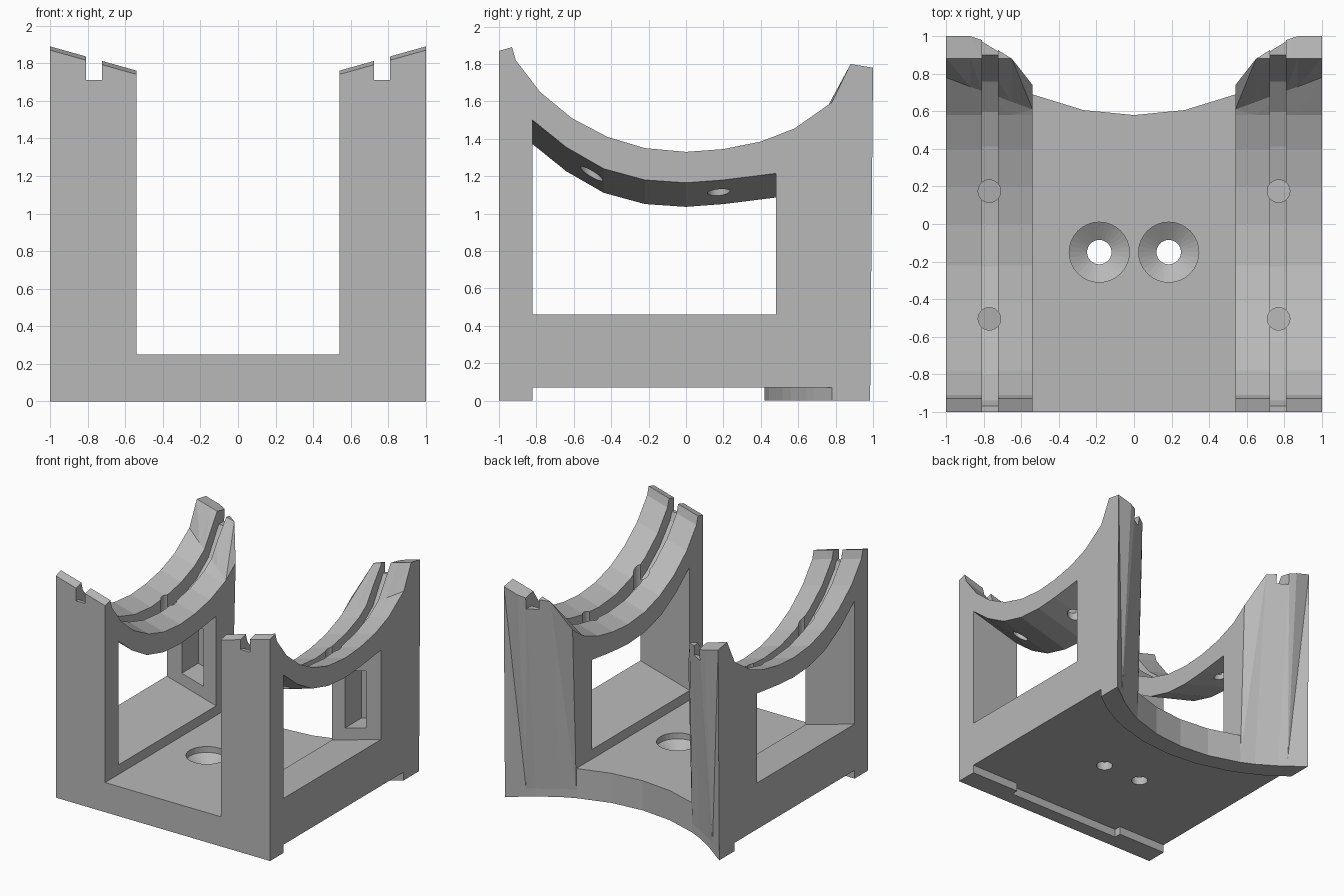
import bpy, bmesh, math
from mathutils import Vector

if "Cube" in bpy.data.objects:
    bpy.data.objects.remove(bpy.data.objects["Cube"], do_unlink=True)

INNER, OUTER = 0.54, 1.0      # side wall extent in x
RECESS, FLOOR = 0.07, 0.25    # underside recess and floor heights
TILT = 0.28                   # cradle slope across each wall

grey = bpy.data.materials.new("light_grey")
grey.use_nodes = True
grey.diffuse_color = (0.48, 0.48, 0.48, 1)
grey.node_tree.nodes["Principled BSDF"].inputs["Base Color"].default_value = grey.diffuse_color


def loft(name, loops):
    """Join loops of equal length into a closed solid with end caps."""
    bm = bmesh.new()
    rings = [[bm.verts.new(p) for p in loop] for loop in loops]
    count = len(rings[0])
    for a, b in zip(rings, rings[1:]):
        for i in range(count):
            j = (i + 1) % count
            bm.faces.new((a[i], a[j], b[j], b[i]))
    bm.faces.new(rings[0][::-1])
    bm.faces.new(rings[-1])
    bmesh.ops.remove_doubles(bm, verts=bm.verts[:], dist=0.0005)
    bmesh.ops.connect_verts_nonplanar(bm, angle_limit=0.01, faces=bm.faces[:])
    bmesh.ops.recalc_face_normals(bm, faces=bm.faces[:])
    mesh = bpy.data.meshes.new(name)
    bm.to_mesh(mesh)
    bm.free()
    mesh.materials.append(grey)
    obj = bpy.data.objects.new(name, mesh)
    bpy.context.collection.objects.link(obj)
    return obj


def slab(name, outline, z0, z1):
    return loft(name, [[(x, y, z) for x, y in outline] for z in (z0, z1)])


def lathe(name, x, y, profile, sides=32):
    turn = [math.tau * i / sides for i in range(sides)]
    return loft(name, [[(x + r * math.cos(a), y + r * math.sin(a), z) for a in turn]
                       for r, z in profile])


def side_loft(name, profile, xs, tilt):
    """Extrude a (y, z) profile across x, sloping with the cradle."""
    return loft(name, [[(x, y, z + tilt * (x - OUTER)) for y, z in profile] for x in xs])


def apply_modifier(obj, mod):
    bpy.context.view_layer.objects.active = obj
    bpy.ops.object.modifier_apply(modifier=mod.name)


def cut(obj, cutter):
    cutter.hide_render = True
    mod = obj.modifiers.new("cut", 'BOOLEAN')
    mod.operation = 'DIFFERENCE'
    mod.solver = 'EXACT'
    mod.object = cutter
    apply_modifier(obj, mod)
    bpy.data.objects.remove(cutter, do_unlink=True)


def back_y(x):
    """Concave back edge of the base."""
    return 0.58 + 1.38 - math.sqrt(1.38 ** 2 - x * x)


# Side wall: cradle profile at each station, flaring into a rear horn
front_rim = [(-1, 1.87), (-0.93, 1.89), (-0.91, 1.82)]
arc = [(-0.78, 1.65), (-0.61, 1.51), (-0.42, 1.41), (-0.22, 1.35), (0, 1.33),
       (0.2, 1.345), (0.4, 1.385), (0.58, 1.455)]


def arc_end(y):
    return (y, 1.47 + 0.735 * (y - 0.61))


# x, kink y, horn front (y, z), horn back (y, z)
stations = [
    (0.54, 0.61, arc_end(0.74), arc_end(0.74)),
    (0.65, 0.65, (0.88, 1.80), (0.88, 1.80)),
    (0.81, 0.71, (0.88, 1.80), (0.98, 1.78)),
    (0.87, 0.73, (0.88, 1.80), (1.0, 1.78)),
    (1.0, 0.78, (0.88, 1.80), (1.0, 1.78)),
]
loops = []
for x, kink, horn, rear in stations:
    top = front_rim + arc + [arc_end(kink), horn, rear]
    loop = [(x, -1, RECESS)] + [(x, y, z + TILT * (x - OUTER)) for y, z in top]
    loops.append(loop + [(x, min(back_y(x), 0.985), RECESS)])
wall = loft("side_walls", loops)

# Side window with curved top
window = [(-0.82, 0.46), (-0.82, 1.50), (-0.64, 1.355), (-0.44, 1.24), (-0.22, 1.18),
          (0, 1.165), (0.2, 1.18), (0.48, 1.215), (0.48, 0.46)]
cut(wall, side_loft("window_cutter", window, (0.45, 1.1), TILT))

# Pocket in the rear jamb
pocket = [(0.4, 0.56), (0.4, 1.04), (0.70, 1.04), (0.70, 0.56)]
cut(wall, side_loft("pocket_cutter", pocket, (0.66, 0.86), TILT))

# Groove along the cradle
groove = [(-1.1, 1.71), (-0.97, 1.71), (-0.94, 1.64)]
groove += [(y * 1.03, z - 0.175) for y, z in arc]
groove += [(0.76, 1.40), (0.90, 1.63), (1.1, 1.63), (1.1, 2.1), (-1.1, 2.1)]
cut(wall, side_loft("groove_cutter", groove, (0.725, 0.81), 0))

# Drilled holes through the cradle
for y in (0.175, -0.505):
    cut(wall, lathe("drill_cutter", 0.77, y, [(0.06, 0.9), (0.06, 1.6)]))

mirror = wall.modifiers.new("mirror", 'MIRROR')
mirror.use_axis[0] = True
mirror.use_mirror_merge = False
apply_modifier(wall, mirror)

# Floor plate with countersunk holes
edge = [0.54, 0.27, 0, -0.27, -0.54]
plate = slab("floor_plate", [(-INNER, -1), (INNER, -1)] + [(x, back_y(x)) for x in edge],
             RECESS, FLOOR)
for x in (-0.185, 0.185):
    cut(plate, lathe("countersink_cutter", x, -0.15,
                     [(0.065, 0), (0.065, 0.14), (0.16, 0.20), (0.16, 0.3)]))

# Front foot, narrower in the middle
slab("front_foot", [(-1, -1), (1, -1), (1, -0.82), (INNER, -0.82), (INNER, -0.88),
                    (-INNER, -0.88), (-INNER, -0.82), (-1, -0.82)], 0, RECESS)

# Rear foot follows the concave back edge
rear = [1, 0.87, 0.81, 0.65, 0.54, 0.27, 0]
rear += [-x for x in rear[-2::-1]]
outer = [(x, min(back_y(x), 0.985)) for x in rear]
inner = [(x, 0.42 + 1.57 - math.sqrt(1.57 ** 2 - x * x)) for x in reversed(rear)]
slab("rear_foot", outer + inner, 0, RECESS)
